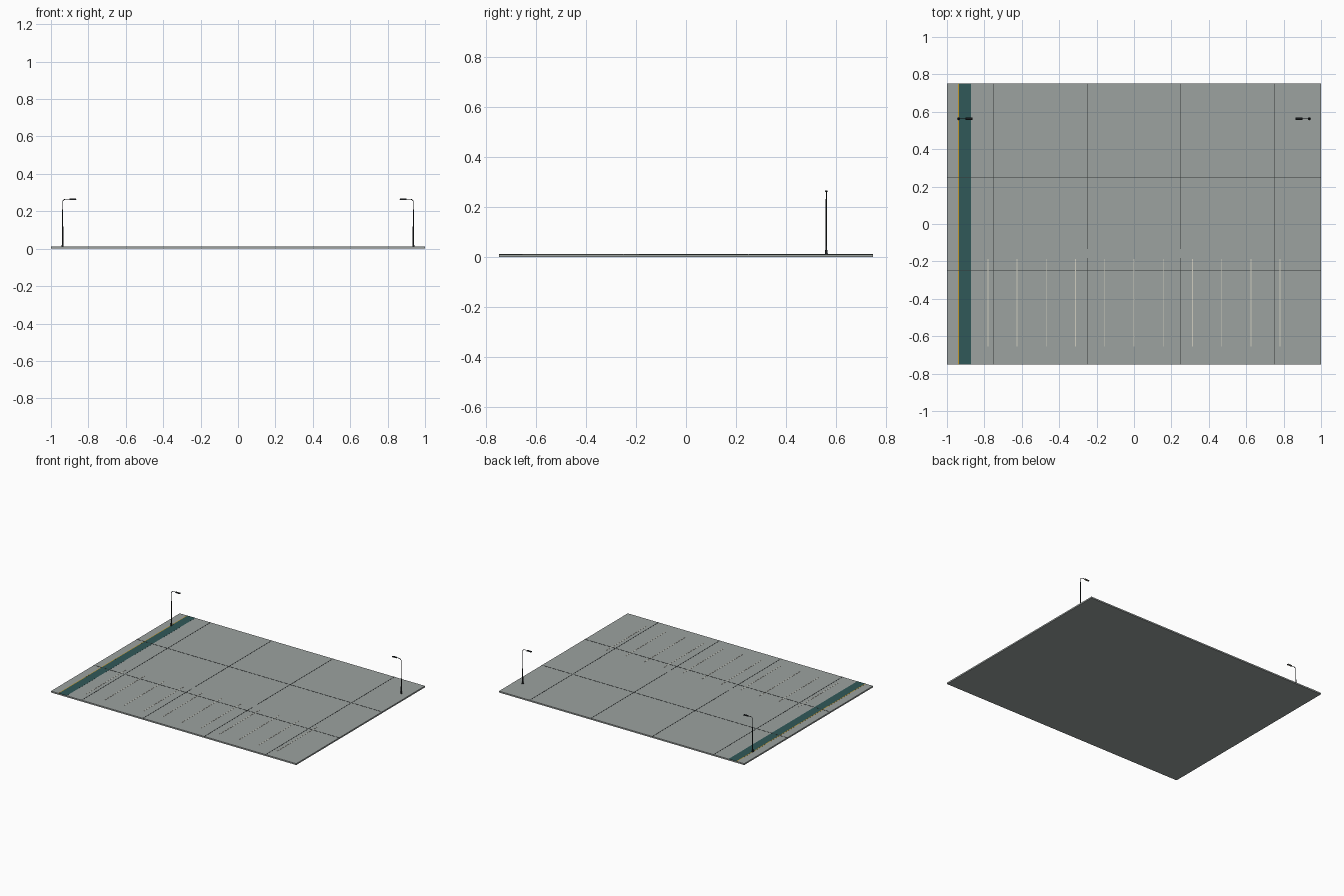
import bpy, bmesh, math
from mathutils import Vector

if "Cube" in bpy.data.objects:
    bpy.data.objects.remove(bpy.data.objects["Cube"])

S = 1 / 32          # metres to model units
TOP = 0.0105        # height of the paving surface


def material(name, r, g, b):
    def lin(c):
        c /= 255
        return c / 12.92 if c <= 0.04045 else ((c + 0.055) / 1.055) ** 2.4
    m = bpy.data.materials.new(name)
    m.diffuse_color = (lin(r), lin(g), lin(b), 1)
    m.use_nodes = True
    m.node_tree.nodes["Principled BSDF"].inputs["Base Color"].default_value = m.diffuse_color
    return m


concrete = material("concrete grey", 156, 162, 160)
joint_mat = material("joint dark grey", 52, 57, 57)
teal = material("lane teal", 48, 88, 88)
yellow = material("line yellow", 196, 152, 40)
white = material("line off white", 208, 206, 192)
metal = material("lamp black", 34, 38, 40)
lens_mat = material("lens cream", 235, 225, 190)


def make_object(name, bm, mat):
    mesh = bpy.data.meshes.new(name)
    bm.to_mesh(mesh)
    bm.free()
    mesh.materials.append(mat)
    ob = bpy.data.objects.new(name, mesh)
    bpy.context.collection.objects.link(ob)
    return ob


def add_box(bm, x0, x1, y0, y1, z0, z1):
    verts = bmesh.ops.create_cube(bm, size=1)["verts"]
    for v in verts:
        v.co = Vector(((x0 + x1) / 2 + v.co.x * (x1 - x0),
                       (y0 + y1) / 2 + v.co.y * (y1 - y0),
                       (z0 + z1) / 2 + v.co.z * (z1 - z0)))
    return verts


def plates(name, rects, lift, mat):
    """Thin painted plates lying on the paving."""
    bm = bmesh.new()
    for r in rects:
        add_box(bm, *r, TOP - 0.001, TOP + lift)
    return make_object(name, bm, mat)


def add_cone(bm, x, y, z0, z1, r0, r1, sides=10):
    verts = bmesh.ops.create_cone(bm, cap_ends=True, segments=sides,
                                  radius1=r0, radius2=r1, depth=z1 - z0)["verts"]
    bmesh.ops.translate(bm, verts=verts, vec=(x, y, (z0 + z1) / 2))


# Paving slab
bm = bmesh.new()
add_box(bm, -1, 1, -0.75, 0.75, 0, TOP)
make_object("paving_slab", bm, concrete)

# Teal lane with its yellow edge line
plates("teal_lane", [(-0.936, -0.872, -0.75, 0.75)], 0.0005, teal)
plates("yellow_edge_line", [(-0.941, -0.936, -0.75, 0.75)], 0.0006, yellow)

# Expansion joints; the two middle ones break in front of the parking bays
w = 0.0022
joints = [(-1, 1, s * 0.25 - w, s * 0.25 + w) for s in (-1, 1)]
for s in (-1, 1):
    joints.append((s * 0.75 - w, s * 0.75 + w, -0.75, 0.75))
    joints.append((s * 0.25 - w, s * 0.25 + w, -0.75, -0.182))
    joints.append((s * 0.25 - w, s * 0.25 + w, -0.134, 0.75))
plates("expansion_joints", joints, 0.0008, joint_mat)

# Parking bay lines, five metres apart
bays = [(i * 5 * S - 0.002, i * 5 * S + 0.002, -0.656, -0.1875) for i in range(-5, 6)]
plates("parking_bay_lines", bays, 0.0010, white)

# Street lamps, one at each back corner with the arm pointing inwards
for side, label in ((-1, "left"), (1, "right")):
    px, py = side * 30 * S, 18 * S

    # Foot plate, flared base and stepped pole
    bm = bmesh.new()
    add_box(bm, px - 0.007, px + 0.007, py - 0.007, py + 0.007, TOP - 0.001, TOP + 0.002)
    add_cone(bm, px, py, TOP + 0.002, 0.028, 0.006, 0.0042)
    add_cone(bm, px, py, 0.028, 0.19, 0.0038, 0.003)
    add_cone(bm, px, py, 0.19, 0.250, 0.0024, 0.002)
    pole = make_object(f"{label}_lamp_pole", bm, metal)

    # Curved arm
    curve = bpy.data.curves.new(f"{label}_lamp_arm", "CURVE")
    curve.dimensions = "3D"
    curve.bevel_depth = 0.0019
    curve.bevel_resolution = 2
    curve.use_fill_caps = True
    pts = [(0, 0.248)]
    pts += [(0.016 * (1 - math.cos(a)), 0.2485 + 0.016 * math.sin(a))
            for a in (math.radians(15 * k) for k in range(7))]
    pts.append((0.04, 0.2645))
    spline = curve.splines.new("POLY")
    spline.points.add(len(pts) - 1)
    for p, (dx, z) in zip(spline.points, pts):
        p.co = (px - side * dx, py, z, 1)
    arm = bpy.data.objects.new(f"{label}_lamp_arm", curve)
    bpy.context.collection.objects.link(arm)
    curve.materials.append(metal)

    # Flat head, tapered towards the top
    xa, xb = sorted((px - side * 0.036, px - side * 0.073))
    bm = bmesh.new()
    verts = add_box(bm, xa, xb, py - 0.0065, py + 0.0065, 0.2615, 0.2672)
    for v in verts:
        if v.co.z > 0.264:
            v.co.x += 0.002 if v.co.x < (xa + xb) / 2 else -0.002
            v.co.y = py + (v.co.y - py) * 0.75
    make_object(f"{label}_lamp_head", bm, metal)

    # Lens under the head
    bm = bmesh.new()
    add_box(bm, xa + 0.005, xb - 0.005, py - 0.0045, py + 0.0045, 0.2608, 0.262)
    make_object(f"{label}_lamp_lens", bm, lens_mat)

    bpy.ops.object.select_all(action="DESELECT")
    pole.select_set(True)
    bpy.context.view_layer.objects.active = pole
    bpy.ops.object.shade_smooth_by_angle(angle=math.radians(40))
